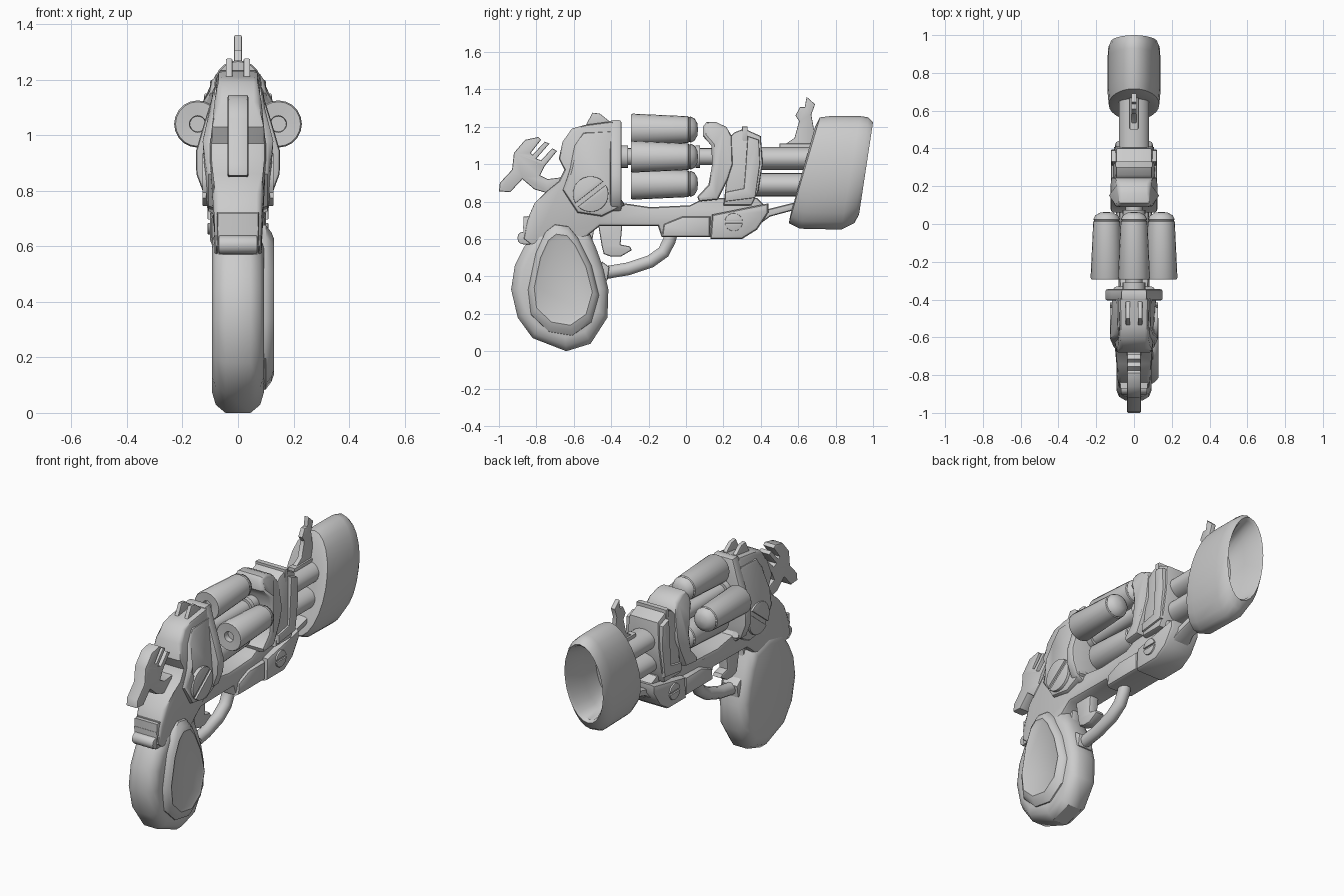
import bpy, bmesh
from math import sin, cos, pi, radians
from mathutils import Vector

default_cube = bpy.data.objects.get("Cube")
if default_cube:
    bpy.data.objects.remove(default_cube, do_unlink=True)

grey = bpy.data.materials.new("plain_grey")
grey.use_nodes = True
grey.diffuse_color = (0.6, 0.6, 0.6, 1)
grey.node_tree.nodes["Principled BSDF"].inputs["Base Color"].default_value = (0.6, 0.6, 0.6, 1)
parts = []


def finish(name, bm):
    """Turn a bmesh into a named, coloured object."""
    bmesh.ops.recalc_face_normals(bm, faces=bm.faces)
    mesh = bpy.data.meshes.new(name)
    bm.to_mesh(mesh)
    bm.free()
    mesh.materials.append(grey)
    obj = bpy.data.objects.new(name, mesh)
    bpy.context.collection.objects.link(obj)
    parts.append(obj)
    return obj


def loft(name, rings, bevel=0.0):
    """Bridge equal rings of points, cap both ends, optionally round the cap rims."""
    bm = bmesh.new()
    loops = [[bm.verts.new(p) for p in ring] for ring in rings]
    count = len(loops[0])
    for a, b in zip(loops, loops[1:]):
        for i in range(count):
            j = (i + 1) % count
            bm.faces.new((a[i], a[j], b[j], b[i]))
    caps = [bm.faces.new(loops[0]), bm.faces.new(loops[-1])]
    if bevel:
        bmesh.ops.recalc_face_normals(bm, faces=bm.faces)
        rims = [e for cap in caps for e in cap.edges]
        bmesh.ops.bevel(bm, geom=rims, offset=bevel, segments=2, profile=0.5,
                        affect='EDGES', clamp_overlap=True)
    return finish(name, bm)


def prism(name, outline, width, bevel=0.012):
    """Side outline (y, z) extruded to both sides; width may vary with y and z."""
    half = width if callable(width) else (lambda y, z: width)
    rings = [[(side * half(y, z), y, z) for y, z in outline] for side in (-1, 1)]
    return loft(name, rings, bevel)


def layered(name, outline, layers):
    """Side outline stacked in x, each layer scaled about the outline centre."""
    cy = sum(p[0] for p in outline) / len(outline)
    cz = sum(p[1] for p in outline) / len(outline)
    return loft(name, [[(x, cy + (y - cy) * s, cz + (z - cz) * s) for y, z in outline]
                       for x, s in layers])


def lathe(name, profile, x=0.0, z=0.0, stretch=1.0, sides=20):
    """Spin a (radius, y) profile about an axis running front to back."""
    turn = [2 * pi * i / sides for i in range(sides)]
    return loft(name, [[(x + r * stretch * cos(a), y, z + r * sin(a)) for a in turn]
                       for r, y in profile])


def tube(name, path, radius, sides=10):
    """Round bar following a path in the side plane."""
    rings = []
    for i, (y, z) in enumerate(path):
        before, after = path[max(i - 1, 0)], path[min(i + 1, len(path) - 1)]
        along = Vector((0, after[0] - before[0], after[1] - before[1])).normalized()
        across = along.cross(Vector((1, 0, 0)))
        rings.append([Vector((0, y, z)) + radius * (Vector((cos(t), 0, 0)) + across * sin(t))
                      for t in (2 * pi * k / sides for k in range(sides))])
    return loft(name, rings)


def box(name, y0, y1, z0, z1, width, bevel=0.008):
    return prism(name, [(y0, z0), (y1, z0), (y1, z1), (y0, z1)], width, bevel)


def arc(y, z, radius, start, end, steps):
    return [(y + radius * cos(radians(start + (end - start) * i / steps)),
             z + radius * sin(radians(start + (end - start) * i / steps)))
            for i in range(steps + 1)]


def screw(name, y, z, radius, width, tilt):
    """Slotted round head showing on both sides."""
    prism(name + "_base", arc(y, z, radius, 0, 345, 23), width - 0.012, 0)
    for label, turn in (("upper", tilt), ("lower", tilt + 180)):
        prism(name + "_" + label + "_half", arc(y, z, radius, turn + 7, turn + 173, 12),
              width, 0.003)


# Grip and its raised side panel
layered("grip", [
    (-.87, .55), (-.915, .46), (-.935, .33), (-.90, .18), (-.82, .07), (-.64, 0), (-.51, .04),
    (-.42, .18), (-.415, .33), (-.44, .44), (-.48, .55), (-.52, .64), (-.66, .68), (-.80, .65)],
    [(-.093, .8), (-.08, .92), (-.045, 1), (.045, 1), (.08, .92), (.093, .8)])
layered("grip_panel", [
    (-.70, .67), (-.75, .63), (-.80, .52), (-.84, .33), (-.825, .2), (-.73, .11), (-.61, .09),
    (-.51, .16), (-.47, .30), (-.51, .46), (-.58, .60), (-.63, .66)],
    [(.06, 1.04), (.1, 1.02), (.12, .93), (.13, .84), (.124, .78)])


# Main frame with the cylinder window
def frame_width(y, z):
    if y < -.36:
        return .075 if z > 1.1 else .1 if z > .8 else .085
    return .055 if y > .42 else .08


prism("main_frame", [
    (-.87, .60), (-.85, .70), (-.81, .79), (-.74, .86), (-.68, .91), (-.65, .97), (-.68, 1.03),
    (-.66, 1.12), (-.61, 1.19), (-.54, 1.21), (-.39, 1.23), (-.39, 1.05), (-.40, .92),
    (-.37, .84), (-.33, .79), (-.19, .77), (.02, .78), (.10, .82), (.38, .82), (.44, .76),
    (.60, .80), (.60, .76), (.45, .72), (.34, .64), (.13, .62), (-.13, .61), (-.15, .67),
    (-.46, .67), (-.51, .63), (-.60, .55), (-.82, .56)], frame_width, .018)
prism("receiver_cheeks", [
    (-.66, .86), (-.62, .98), (-.60, 1.1), (-.55, 1.17), (-.39, 1.18), (-.38, .88), (-.33, .78),
    (-.45, .72), (-.58, .74)], lambda y, z: .09 if z > 1.08 else .112, .02)
prism("lower_housing", [
    (.13, .60), (.14, .73), (.24, .75), (.44, .79), (.44, .74), (.38, .65), (.30, .60)], .10, .02)
prism("guard_mount", [(-.13, .61), (-.12, .68), (-.02, .72), (.13, .72), (.13, .61)], .095, .02)

# Recoil shield behind the cylinder
half_shield = [(.065, 1.235), (.095, 1.13), (.12, 1.05), (.152, .94), (.15, .86), (.12, .78),
               (.08, .75)]
shield = half_shield + [(-x, z) for x, z in reversed(half_shield)]
loft("recoil_shield", [[(x, y, z) for x, z in shield] for y in (-.405, -.345)], .012)

# Rear sight, two ears
for x in (-.032, .032):
    ear = prism("rear_sight_ear", [(-.54, 1.2), (-.50, 1.275), (-.46, 1.27), (-.41, 1.23),
                                   (-.41, 1.19)], .012, .004)
    ear.location.x = x

# Hammer with comb
prism("hammer", [
    (-.995, .90), (-.93, .97), (-.92, 1.06), (-.86, 1.13), (-.79, 1.145), (-.775, 1.13),
    (-.83, 1.06), (-.82, 1.05), (-.755, 1.12), (-.73, 1.11), (-.80, 1.03), (-.775, 1.02),
    (-.715, 1.085), (-.69, 1.07), (-.755, .99), (-.78, .94), (-.74, .92), (-.66, .93),
    (-.67, .86), (-.74, .845), (-.81, .865), (-.875, .92), (-.94, .85), (-1, .855)], .037, .008)

# Ridged catch at the back of the frame
box("catch_block", -.87, -.78, .57, .72, .075)
for i in range(3):
    box("catch_ridge", -.872 + .012 * i, -.80, .655 + .026 * i, .672 + .026 * i, .075, .004)
prism("catch_roller", arc(-.868, .605, .034, 0, 330, 11), .07, .006)

# Chambers round a central axle
for x, z in ((0, 1), (0, -1), (1, 0), (-1, 0)):
    lathe("chamber", [(.004, -.26), (.028, -.26), (.03, -.292), (.08, -.295), (.085, -.285),
                      (.071, .012), (.066, .016), (.066, .02), (.07, .024), (.06, .045),
                      (.035, .06), (.004, .064)], .145 * x, 1.04 + .145 * z)
lathe("axle", [(.045, -.38), (.045, .15)], z=1.04)
lathe("axle_collar", [(.06, -.36), (.06, -.31)], z=1.04)
lathe("axle_front_ring", [(.06, .05), (.06, .075)], z=1.04)

# Front collar and barrel block
prism("front_collar", [
    (.09, 1.20), (.11, 1.225), (.16, 1.225), (.215, 1.20), (.245, 1.15), (.25, 1.0), (.225, .92),
    (.17, .81), (.07, .80), (.06, .825), (.12, .89), (.14, 1.0), (.135, 1.1), (.09, 1.15)],
    lambda y, z: .085 if z > 1.18 else .105 if z > 1.12 else .125, .018)
prism("barrel_block", [
    (.23, 1.14), (.26, 1.17), (.31, 1.19), (.40, 1.15), (.41, 1.0), (.385, .85), (.35, .78),
    (.20, .78), (.22, .95)], lambda y, z: .095 if z > 1.13 else .11, .012)
prism("block_side_rib", [
    (.33, 1.15), (.39, 1.13), (.395, 1.0), (.37, .82), (.21, .80), (.21, .85), (.31, .87),
    (.32, 1.0)], .122, .006)
box("block_top_rib", .30, .33, 1.12, 1.2, .1)

# Barrels
lathe("upper_barrel", [(.062, .35), (.062, .72)], z=1.03, stretch=1.3)
lathe("lower_barrel", [(.062, .35), (.062, .68)], z=.89, stretch=1.3)

# Flared oval muzzle: each ring is (top y, top z, bottom y, bottom z, half width)
muzzle = [(.66, 1.08, .60, .84, .06), (.69, 1.2, .558, .73, .11), (.716, 1.25, .55, .685, .134),
          (.78, 1.258, .61, .655, .14), (.93, 1.257, .83, .65, .14), (.975, 1.25, .90, .685, .136),
          (1, 1.225, .925, .73, .124), (.985, 1.21, .91, .745, .116), (.87, 1.18, .78, .75, .1),
          (.77, 1.12, .70, .79, .075), (.73, 1.02, .70, .90, .03)]
turns = [2 * pi * i / 24 for i in range(24)]
loft("muzzle", [[(w * cos(a), (ty + by) / 2 + (ty - by) / 2 * sin(a),
                  (tz + bz) / 2 + (tz - bz) / 2 * sin(a)) for a in turns]
                for ty, tz, by, bz, w in muzzle])

# Front sight
prism("front_sight", [
    (.49, 1.08), (.58, 1.14), (.605, 1.23), (.585, 1.26), (.61, 1.305), (.635, 1.305),
    (.645, 1.36), (.69, 1.32), (.67, 1.265), (.685, 1.18), (.70, 1.08)], .014, .004)
box("sight_base", .50, .70, 1.06, 1.11, .024)

# Trigger and its guard
prism("trigger", [
    (-.47, .68), (-.45, .56), (-.44, .52), (-.40, .505), (-.35, .505), (-.29, .54), (-.30, .56),
    (-.35, .57), (-.34, .68)], .03, .01)
prism("trigger_spur", [(-.54, .66), (-.53, .57), (-.485, .52), (-.50, .60), (-.49, .66)], .03, .006)
tube("trigger_guard", [(-.07, .66), (-.09, .59), (-.12, .53), (-.19, .48), (-.31, .44),
                       (-.43, .42), (-.47, .42)], .036)
prism("guard_foot", [(-.46, .37), (-.42, .38), (-.41, .45), (-.45, .48)], .05, .008)

# Slotted screws on both sides
screw("receiver_screw", -.51, .84, .095, .128, 38)
screw("housing_screw", .255, .69, .048, .109, 0)

# Smooth shading with crisp edges kept
bpy.ops.object.select_all(action='DESELECT')
for obj in parts:
    obj.select_set(True)
bpy.context.view_layer.objects.active = parts[0]
bpy.ops.object.shade_smooth_by_angle(angle=radians(38))
